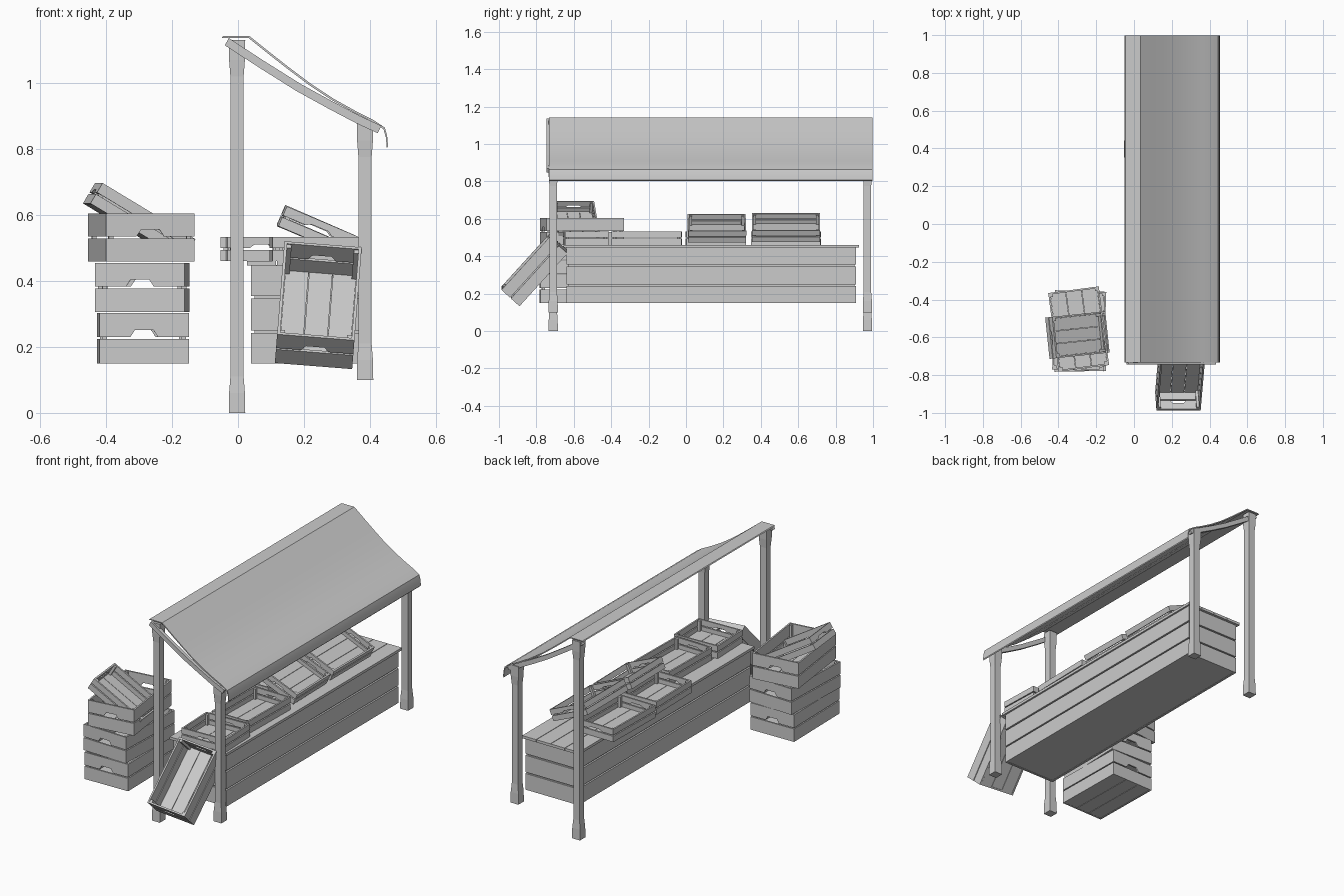
import bpy, bmesh, math
from mathutils import Matrix, Vector, Euler

if "Cube" in bpy.data.objects:
    bpy.data.objects.remove(bpy.data.objects["Cube"])


def finish(bm, name):
    bmesh.ops.recalc_face_normals(bm, faces=bm.faces)
    me = bpy.data.meshes.new(name)
    bm.to_mesh(me)
    bm.free()
    ob = bpy.data.objects.new(name, me)
    bpy.context.collection.objects.link(ob)
    return ob


def box(bm, x0, x1, y0, y1, z0, z1):
    m = Matrix.Translation(((x0 + x1) / 2, (y0 + y1) / 2, (z0 + z1) / 2))
    m = m @ Matrix.Diagonal((x1 - x0, y1 - y0, z1 - z0, 1))
    bmesh.ops.create_cube(bm, size=1, matrix=m)


def prism(bm, pts, y0, y1):
    """Extrude an x-z outline along y."""
    f = bm.faces.new([bm.verts.new((x, y0, z)) for x, z in pts])
    r = bmesh.ops.extrude_face_region(bm, geom=[f])
    vs = [v for v in r['geom'] if isinstance(v, bmesh.types.BMVert)]
    bmesh.ops.translate(bm, vec=(0, y1 - y0, 0), verts=vs)


def crate(name, w, l, h, loc, rot=(0, 0, 0)):
    """Open slatted crate, origin at the centre of its underside."""
    bm = bmesh.new()
    t, g = 0.009, 0.006
    X, Y = w / 2, l / 2
    bh = (h - g) / 2
    # floor slats
    pw = (w - 2 * t) / 3
    for i in range(3):
        x = -X + t + i * pw
        box(bm, x + 0.001, x + pw - 0.001, -Y + t / 2, Y - t / 2, 0.001, 0.009)
    for s in (-1, 1):
        # two long boards per side
        for z in (0, bh + g):
            a, b = sorted((s * X, s * (X - t)))
            box(bm, a, b, -Y + t, Y - t, z, z + bh)
        # end boards, the upper one notched for a handle
        a, b = sorted((s * Y, s * (Y - t)))
        box(bm, -X, X, a, b, 0, bh)
        z, n = bh + g, bh * 0.3
        prism(bm, [(-X, z), (-.042, z), (-.028, z + n), (.028, z + n), (.042, z),
                   (X, z), (X, h), (-X, h)], a, b)
        # inner corner battens
        for q in (-1, 1):
            a, b = sorted((s * (X - t), s * (X - t - .014)))
            c, d = sorted((q * (Y - t), q * (Y - t - .014)))
            box(bm, a, b, c, d, .009, h - .004)
    ob = finish(bm, name)
    ob.location = loc
    ob.rotation_euler = [math.radians(a) for a in rot]
    return ob


# posts, flared at both ends
def post(name, x, y, z0, z1):
    bm = bmesh.new()
    rings = []
    for z, r in ((z0, .025), (z0 + .06, .024), (z0 + .11, .02),
                 (z1 - .11, .02), (z1 - .06, .024), (z1, .025)):
        rings.append([bm.verts.new((x + a * r, y + b * r, z))
                      for a, b in ((-1, -1), (1, -1), (1, 1), (-1, 1))])
    for a, b in zip(rings, rings[1:]):
        for i in range(4):
            j = (i + 1) % 4
            bm.faces.new((a[i], a[j], b[j], b[i]))
    bm.faces.new(rings[0])
    bm.faces.new(rings[-1])
    finish(bm, name)


for side, y in (("front", -.71), ("back", .97)):
    post(side + "_tall_post", -.003, y, 0, 1.13)
    post(side + "_short_post", .385, y, .1, .885)

# counter: inner body, side boards and top boards
CX0, CX1, CY0, CY1 = .04, .375, -.64, .91
bm = bmesh.new()
box(bm, CX0 + .01, CX1 - .01, CY0 + .01, CY1 - .01, .152, .448)
finish(bm, "counter_body")
bm = bmesh.new()
for z0, z1 in ((.15, .242), (.25, .346), (.355, .446)):
    for a, b in ((CX0, CX0 + .012), (CX1 - .012, CX1)):
        box(bm, a, b, CY0, CY1, z0, z1)
    for a, b in ((CY0, CY0 + .012), (CY1 - .012, CY1)):
        box(bm, CX0 + .012, CX1 - .012, a, b, z0, z1)
finish(bm, "counter_side_boards")
bm = bmesh.new()
for i in range(4):
    x = .028 + i * .09
    box(bm, x, x + .087, CY0 - .015, CY1 + .015, .446, .461)
finish(bm, "counter_top_boards")

# sagging cloth canopy with a hanging front flap
top = [(-.045, 1.142), (.035, 1.142), (.1, 1.09), (.16, 1.043), (.22, .998),
       (.29, .952), (.36, .913), (.41, .888), (.445, .865), (.452, .84), (.455, .807)]
under = [(x - .004, z - .005) for x, z in reversed(top)]
bm = bmesh.new()
prism(bm, top + under, -.732, .997)
ob = finish(bm, "canopy")
bpy.context.view_layer.objects.active = ob
ob.select_set(True)
bpy.ops.object.shade_smooth_by_angle(angle=math.radians(25))

# curved rafters at both ends
mid = [(-.028, 1.136), (.08, 1.066), (.19, .997), (.29, .942), (.37, .9), (.435, .87)]
for side, y in (("front", -.745), ("back", .97)):
    bm = bmesh.new()
    prism(bm, mid + [(x - .012, z - .022) for x, z in reversed(mid)], y, y + .02)
    finish(bm, side + "_rafter")

# crates on the counter
crate("counter_crate_1", .27, .235, .072, (.235, -.535, .461), (0, 0, 2))
crate("counter_crate_2", .23, .375, .072, (.23, -.21, .461), (0, 0, -1))
crate("counter_crate_3", .22, .32, .072, (.075, .16, .461), (0, 0, 1))
crate("counter_crate_4", .23, .37, .072, (.065, .535, .461), (0, 0, -1))
crate("tilted_crate_1", .235, .31, .065, (.228, .165, .52), (0, 23, 1))
crate("tilted_crate_2", .235, .365, .065, (.225, .535, .524), (0, 23.5, 0))

# crate stack beside the stall
crate("stack_crate_bottom", .272, .42, .153, (-.288, -.57, .15), (0, 0, 1))
crate("stack_crate_middle", .272, .42, .148, (-.29, -.565, .306), (0, 0, -2))
crate("stack_crate_top", .27, .42, .146, (-.293, -.556, .459), (0, 0, 7.5))
crate("stack_crate_tilted", .22, .33, .072, (-.318, -.59, .55), (-31, 0, 97))
bpy.data.objects["stack_crate_tilted"].rotation_euler = (
    Matrix.Rotation(math.radians(6), 3, 'Z') @ Matrix.Rotation(math.radians(31), 3, 'Y')
    @ Matrix.Rotation(math.radians(90), 3, 'Z')).to_euler()

# crate leaning on the front end of the counter
crate("leaning_crate", .235, .382, .13, (.24, -.762, .283), (47.8, 4.5, 0))
